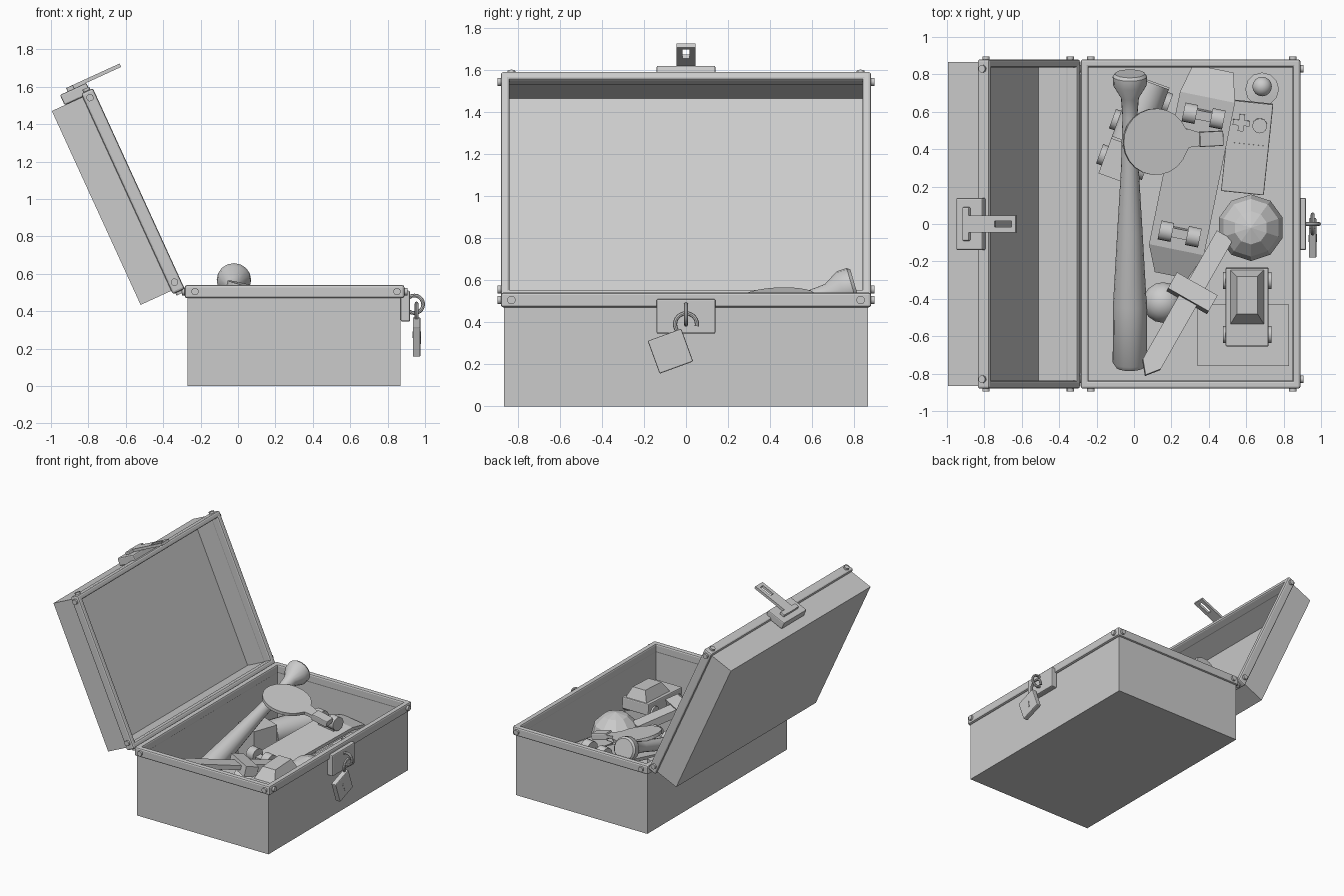
import bpy, bmesh
from math import radians, pi, sin, cos
from mathutils import Matrix, Vector, Euler

if "Cube" in bpy.data.objects:
    bpy.data.objects.remove(bpy.data.objects["Cube"])

I = Matrix.Identity(4)

def T(loc, rx=0, ry=0, rz=0):
    e = Euler((radians(rx), radians(ry), radians(rz)))
    return Matrix.Translation(loc) @ e.to_matrix().to_4x4()

def finish(name, bm, M=I, bevel=0, smooth=False):
    bmesh.ops.recalc_face_normals(bm, faces=bm.faces)
    if bevel:
        bmesh.ops.bevel(bm, geom=bm.edges[:], offset=bevel, segments=2, profile=0.5, affect='EDGES')
    me = bpy.data.meshes.new(name)
    bm.to_mesh(me)
    bm.free()
    if smooth:
        me.shade_smooth()
        me.set_sharp_from_angle(angle=radians(40))
    ob = bpy.data.objects.new(name, me)
    ob.matrix_world = M
    bpy.context.collection.objects.link(ob)
    return ob

def box(name, lo, hi, M=I, bevel=0):
    bm = bmesh.new()
    lo, hi = Vector(lo), Vector(hi)
    bmesh.ops.create_cube(bm, size=1, matrix=Matrix.Translation((lo + hi) / 2) @ Matrix.Diagonal((*(hi - lo), 1)))
    return finish(name, bm, M, bevel)

def lathe(name, prof, M=I, n=12):
    bm = bmesh.new()
    rings = [[bm.verts.new((r * cos(2 * pi * i / n), r * sin(2 * pi * i / n), z)) for i in range(n)] for z, r in prof]
    for a, b in zip(rings, rings[1:]):
        for i in range(n):
            bm.faces.new((a[i], a[(i + 1) % n], b[(i + 1) % n], b[i]))
    bm.faces.new(rings[0])
    bm.faces.new(rings[-1])
    return finish(name, bm, M, smooth=True)

def cyl(name, r, h, M, n=12):
    return lathe(name, [(-h / 2, r), (h / 2, r)], M, n)

def ball(name, r, loc, seg=16, smooth=True):
    bm = bmesh.new()
    bmesh.ops.create_uvsphere(bm, u_segments=seg, v_segments=seg * 3 // 5, radius=r)
    return finish(name, bm, T(loc), smooth=smooth)

def prism(name, pts, h, M=I, bevel=0):
    bm = bmesh.new()
    f = bm.faces.new([bm.verts.new((x, y, -h / 2)) for x, y in pts])
    g = bmesh.ops.extrude_face_region(bm, geom=[f])['geom']
    bmesh.ops.translate(bm, vec=(0, 0, h), verts=[v for v in g if isinstance(v, bmesh.types.BMVert)])
    return finish(name, bm, M, bevel)

def arc(name, R, r, M, a0=0, a1=360, n=20, m=8):
    bm = bmesh.new()
    closed = a1 - a0 >= 360
    rings = []
    for i in range(n if closed else n + 1):
        a = radians(a0 + (a1 - a0) * i / n)
        rings.append([bm.verts.new(((R + r * cos(b)) * cos(a), (R + r * cos(b)) * sin(a), r * sin(b)))
                      for b in (2 * pi * j / m for j in range(m))])
    for a, b in zip(rings, rings[1:] + (rings[:1] if closed else [])):
        for j in range(m):
            bm.faces.new((a[j], a[(j + 1) % m], b[(j + 1) % m], b[j]))
    if not closed:
        bm.faces.new(rings[0])
        bm.faces.new(rings[-1])
    return finish(name, bm, M, smooth=True)

def tub(name, x0, x1, y, z_closed, z_open, wall, M=I):
    bm = bmesh.new()
    bmesh.ops.create_cube(bm, size=1, matrix=Matrix.Translation(((x0 + x1) / 2, 0, (z_closed + z_open) / 2))
                          @ Matrix.Diagonal((x1 - x0, 2 * y, abs(z_open - z_closed), 1)))
    f = min(bm.faces, key=lambda f: abs(f.calc_center_median().z - z_open))
    bmesh.ops.inset_region(bm, faces=[f], thickness=wall)
    g = bmesh.ops.extrude_face_region(bm, geom=[f])['geom']
    if f.is_valid:
        bm.faces.remove(f)
    s = 1 if z_open > z_closed else -1
    bmesh.ops.translate(bm, vec=(0, 0, z_closed - z_open + s * 0.02), verts=[v for v in g if isinstance(v, bmesh.types.BMVert)])
    return finish(name, bm, M)

def rim(name, x0, x1, z0, z1, M=I):
    y, w = 0.88, 0.042
    for s in (-1, 1):
        a, b = sorted((s * y, s * (y - w)))
        box(name + "_side", (x0, a, z0), (x1, b, z1), M, 0.012)
    box(name + "_back", (x0, -y, z0), (x0 + w, y, z1), M, 0.012)
    box(name + "_front", (x1 - w, -y, z0), (x1, y, z1), M, 0.012)
    zm = (z0 + z1) / 2
    for s in (-1, 1):
        for x in (x0 + 0.055, x1 - 0.04):
            cyl(name + "_rivet", 0.02, 0.03, M @ T((x, s * y, zm), 90), 10)
        for x in (x0, x1):
            cyl(name + "_rivet", 0.02, 0.03, M @ T((x, s * 0.83, zm), 0, 90), 10)

# chest
tub("chest_body", -0.27, 0.87, 0.865, 0, 0.5, 0.025)
rim("chest_rim", -0.285, 0.89, 0.47, 0.54)

# open lid, modelled shut and swung back about the hinge
L = T((-0.285, 0, 0.52), 0, -114.6)
tub("lid_body", 0.02, 1.16, 0.865, 0.25, 0.03, 0.025, L)
rim("lid_rim", 0, 1.18, 0, 0.07, L)
cyl("hinge_rod", 0.016, 1.6, T((-0.292, 0, 0.508), 90))

# hasp on lid, bar with a slot
box("hasp_plate", (1.16, -0.14, 0.02), (1.22, 0.14, 0.175), L, 0.008)
box("hasp_pin", (1.21, -0.09, 0.09), (1.24, 0.09, 0.13), L, 0.006)
box("hasp_bar", (1.22, -0.045, -0.06), (1.24, 0.045, 0.13), L)
box("hasp_bar_tip", (1.22, -0.045, -0.185), (1.24, 0.045, -0.16), L)
for s in (-1, 1):
    a, b = sorted((s * 0.017, s * 0.045))
    box("hasp_bar_edge", (1.22, a, -0.16), (1.24, b, -0.06), L)

# lock plate, staple and padlock
box("lock_plate", (0.87, -0.14, 0.345), (0.92, 0.14, 0.51), I, 0.008)
arc("staple", 0.047, 0.01, T((0.943, 0, 0.437), 90))
P = T((0.955, -0.074, 0.262), 20)
box("padlock_body", (-0.02, -0.085, -0.083), (0.02, 0.085, 0.083), P, 0.006)
arc("padlock_shackle", 0.052, 0.01, T((0.955, 0, 0.39)) @ T((0, 0, 0), 90, 0, 90), -10, 215)
cyl("keyhole_top", 0.018, 0.045, P @ T((0, 0, 0.012), 0, 90), 10)
box("keyhole_slot", (0, -0.01, -0.035), (0.0225, 0.01, 0.01), P)

# bat leaning across the chest
A, B = Vector((-0.022, 0.80, 0.572)), Vector((-0.022, -0.765, 0.112))
bat = [(0, 0.075), (0.025, 0.092), (0.35, 0.09), (0.75, 0.068), (1.1, 0.048), (1.4, 0.04),
       (1.5, 0.048), (1.57, 0.09), (1.62, 0.092), (1.635, 0.08)]
lathe("bat", bat, Matrix.Translation(B) @ (A - B).to_track_quat('Z', 'Y').to_matrix().to_4x4(), 16)

# paddle resting on the bat
head = [(0.178 * cos(radians(a)), 0.178 * sin(radians(a))) for a in range(20, 341, 16)]
prism("paddle", head + [(0.18, -0.04), (0.235, -0.035), (0.37, -0.035), (0.37, 0.04), (0.235, 0.04), (0.18, 0.06)],
      0.024, T((0.115, 0.44, 0.51), 3, 14, 3))
box("paddle_grip", (0.24, -0.04, -0.025), (0.37, 0.04, 0.025), T((0.115, 0.44, 0.51), 3, 14, 3), 0.006)

# upturned skateboard
S = T((0.31, 0.27, 0.27), 8, 0, -11.5)
bm = bmesh.new()
rows = [[bm.verts.new((s * w, y, z)) for s in (-1, 1)] for y, w, z in
        [(-0.57, 0.09, -0.06), (-0.42, 0.15, 0), (0.42, 0.15, 0), (0.57, 0.11, -0.06)]]
for a, b in zip(rows, rows[1:]):
    bm.faces.new((a[0], a[1], b[1], b[0]))
deck = finish("skateboard_deck", bm, S)
mod = deck.modifiers.new("thick", 'SOLIDIFY')
mod.thickness = 0.025
for y in (-0.325, 0.325):
    box("skateboard_truck", (-0.08, y - 0.025, 0), (0.08, y + 0.025, 0.06), S)
    for s in (-1, 1):
        cyl("skateboard_wheel", 0.052, 0.07, S @ T((s * 0.075, y, 0.06), 0, 90), 12)

# balls
ball("big_ball", 0.178, (0.625, -0.02, 0.2), 10, False)
ball("small_ball", 0.11, (0.155, -0.42, 0.13))

# wooden sword leaning on the front wall
G, tip = Vector((0.31, -0.37, 0.36)), Vector((0.06, -0.81, 0.48))
W = Matrix.Translation(G) @ (tip - G).to_track_quat('Y', 'Z').to_matrix().to_4x4()
d = (tip - G).length
prism("sword_blade", [(-0.055, 0), (0.055, 0), (0.055, d - 0.07), (0, d), (-0.055, d - 0.07)], 0.035, W)
box("sword_guard", (-0.125, -0.05, -0.04), (0.125, 0.05, 0.04), W)
box("sword_handle", (-0.05, -0.36, -0.03), (0.05, 0, 0.03), W)

# storage box with toy car on top
box("toy_box", (0.34, -0.76, 0.02), (0.83, -0.43, 0.24))
C = T((0.605, -0.44, 0.27), 3)
box("car_body", (-0.115, -0.21, 0.02), (0.115, 0.21, 0.11), C, 0.008)
bm = bmesh.new()
lo = [bm.verts.new(p + (0.11,)) for p in [(-0.09, -0.09), (0.09, -0.09), (0.09, 0.2), (-0.09, 0.2)]]
hi = [bm.verts.new(p + (0.19,)) for p in [(-0.055, -0.03), (0.055, -0.03), (0.055, 0.17), (-0.055, 0.17)]]
bm.faces.new(lo)
bm.faces.new(hi)
for i in range(4):
    bm.faces.new((lo[i], lo[(i + 1) % 4], hi[(i + 1) % 4], hi[i]))
finish("car_cabin", bm, C)
for s in (-1, 1):
    for y in (-0.15, 0.14):
        cyl("car_wheel", 0.045, 0.04, C @ T((s * 0.11, y, 0.03), 0, 90), 12)

# handheld game
H = T((0.605, 0.41, 0.23), 4, 0, -6)
box("game_case", (-0.115, -0.245, -0.035), (0.115, 0.245, 0.035), H, 0.006)
box("game_screen", (-0.09, -0.22, 0.03), (0.09, 0.02, 0.043), H)
box("game_pad", (-0.09, 0.115, 0.03), (0, 0.145, 0.05), H)
box("game_pad", (-0.06, 0.085, 0.03), (-0.03, 0.175, 0.05), H)
cyl("game_button", 0.04, 0.03, H @ T((0.055, 0.125, 0.04)))

# joystick
lathe("joystick", [(0.02, 0.09), (0.07, 0.09), (0.08, 0.02), (0.2, 0.02)], T((0.685, 0.72, 0)))
ball("joystick_knob", 0.053, (0.685, 0.735, 0.22))

# toy train under the bat
R = T((0.0, 0.5, 0.02), 0, 0, -20)
box("train_base", (-0.1, -0.28, 0.04), (0.1, 0.28, 0.1), R)
box("train_cab", (-0.1, -0.28, 0.1), (0.1, -0.08, 0.3), R)
cyl("train_boiler", 0.1, 0.34, R @ T((0, 0.1, 0.19), 90), 14)
for s in (-1, 1):
    for y in (-0.18, 0.02, 0.2):
        cyl("train_wheel", 0.055, 0.04, R @ T((s * 0.11, y, 0.056), 0, 90), 12)
